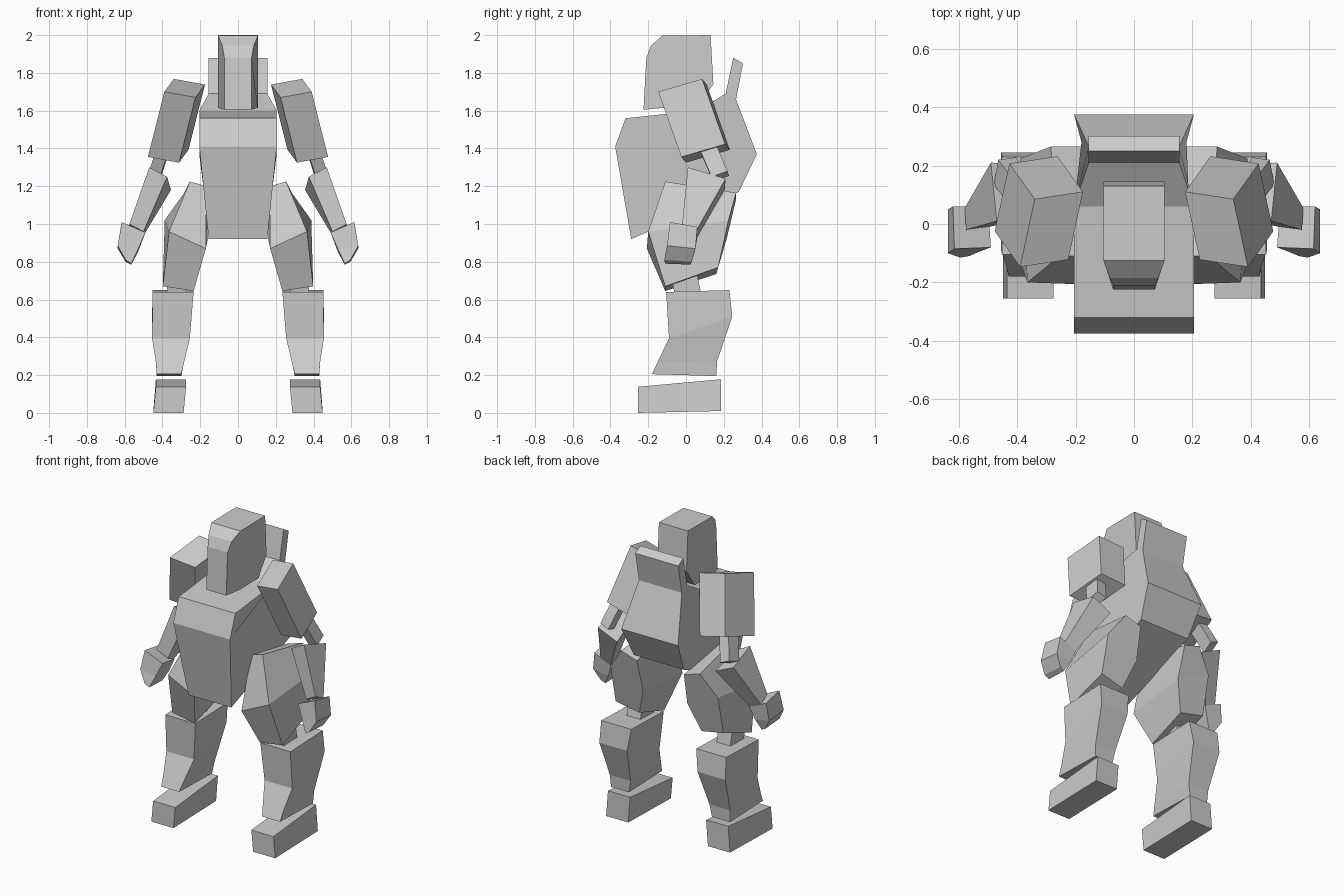
import bpy, bmesh
from mathutils import Vector

cube = bpy.data.objects.get("Cube")
if cube:
    bpy.data.objects.remove(cube, do_unlink=True)

grey = bpy.data.materials.new("plain grey")
grey.use_nodes = True
COLOUR = (0.6, 0.6, 0.6, 1)
grey.diffuse_color = COLOUR
grey.node_tree.nodes["Principled BSDF"].inputs["Base Color"].default_value = COLOUR


def loft(name, rings):
    """Closed flat-shaded solid through rings of equal point count."""
    bm = bmesh.new()
    loops = [[bm.verts.new(p) for p in ring] for ring in rings]
    n = len(loops[0])
    for a, b in zip(loops, loops[1:]):
        for i in range(n):
            j = (i + 1) % n
            bm.faces.new((a[i], a[j], b[j], b[i]))
    bm.faces.new(loops[0])
    bm.faces.new(loops[-1])
    bmesh.ops.recalc_face_normals(bm, faces=bm.faces[:])
    mesh = bpy.data.meshes.new(name)
    bm.to_mesh(mesh)
    bm.free()
    mesh.materials.append(grey)
    obj = bpy.data.objects.new(name, mesh)
    bpy.context.collection.objects.link(obj)
    return obj


def profile(name, points):
    """Symmetric solid from side profile points (y, z, half width)."""
    loft(name, [[(s * w, y, z) for y, z, w in points] for s in (-1, 1)])


def pair(name, rings):
    """Left part as given, right part mirrored."""
    loft("left_" + name, rings)
    loft("right_" + name, [[(-x, y, z) for x, y, z in r] for r in rings])


def slanted_box(corner, across, along, down):
    """Two rings of a parallelepiped from a corner and three edges."""
    c, u, v, d = map(Vector, (corner, across, along, down))
    top = [c, c + u, c + u + v, c + v]
    return [top, [p + d for p in top]]


# Torso, back fin and head
profile("torso", [(-0.29, 0.92, 0.155), (-0.375, 1.41, 0.205), (-0.32, 1.56, 0.205),
                  (0.06, 1.60, 0.205), (0.21, 1.69, 0.155), (0.265, 1.66, 0.155),
                  (0.375, 1.37, 0.205), (0.28, 1.17, 0.18)])
profile("back_fin", [(0.21, 1.69, 0.155), (0.25, 1.88, 0.155),
                     (0.302, 1.85, 0.155), (0.265, 1.66, 0.155)])
profile("head", [(-0.225, 1.605, 0.072), (-0.21, 1.88, 0.072), (-0.185, 1.945, 0.083),
                 (-0.125, 1.997, 0.105), (0.13, 2.0, 0.105), (0.145, 1.74, 0.105),
                 (0.06, 1.62, 0.105), (-0.12, 1.615, 0.105)])

# Arms
pair("upper_arm", slanted_box((0.34, 0.085, 1.768), (-0.165, 0.025, -0.03),
                              (0.05, -0.232, -0.068), (0.087, 0.122, -0.345)))
pair("elbow", slanted_box((0.435, 0.075, 1.39), (-0.06, 0.008, -0.025),
                          (-0.015, 0.085, 0.03), (0.045, 0.06, -0.14)))
pair("forearm", [
    [(0.47, 0.01, 1.30), (0.375, 0.015, 1.25), (0.355, 0.205, 1.18), (0.49, 0.21, 1.24)],
    [(0.575, -0.02, 1.00), (0.50, -0.01, 0.96), (0.505, 0.06, 0.93), (0.58, 0.055, 0.965)]])
pair("hand", [
    [(0.615, -0.085, 1.01), (0.49, -0.08, 0.955), (0.50, 0.06, 0.93), (0.62, 0.06, 0.985)],
    [(0.637, -0.10, 0.885), (0.53, -0.095, 0.865), (0.53, 0.045, 0.85), (0.637, 0.05, 0.87)],
    [(0.595, -0.115, 0.81), (0.565, -0.11, 0.79), (0.565, 0.025, 0.785), (0.595, 0.03, 0.80)]])

# Legs
pair("thigh", [
    [(0.255, -0.11, 1.225), (0.17, -0.11, 1.20), (0.17, 0.265, 1.13), (0.285, 0.265, 1.165)],
    [(0.365, -0.20, 0.96), (0.17, -0.207, 0.87), (0.16, 0.215, 0.92), (0.388, 0.225, 1.02)],
    [(0.398, -0.11, 0.67), (0.235, -0.11, 0.645), (0.225, 0.16, 0.735), (0.39, 0.17, 0.77)]])
pair("knee", slanted_box((0.275, -0.08, 0.73), (0.10, 0, 0), (0, 0.14, 0), (0, 0.02, -0.10)))

# Shins and feet: rows of front y, front z, back y, back z, inner x, outer x
SHIN = [(-0.105, 0.64, 0.23, 0.65, 0.235, 0.452), (-0.09, 0.395, 0.245, 0.51, 0.255, 0.455),
        (-0.15, 0.27, 0.165, 0.275, 0.285, 0.435), (-0.18, 0.205, 0.16, 0.195, 0.30, 0.43)]
FOOT = [(-0.255, 0.138, 0.185, 0.178, 0.275, 0.435), (-0.255, 0.0, 0.185, 0.01, 0.288, 0.448)]
for name, rows in (("shin", SHIN), ("foot", FOOT)):
    pair(name, [[(xi, yf, zf), (xo, yf, zf), (xo, yb, zb), (xi, yb, zb)]
                for yf, zf, yb, zb, xi, xo in rows])
